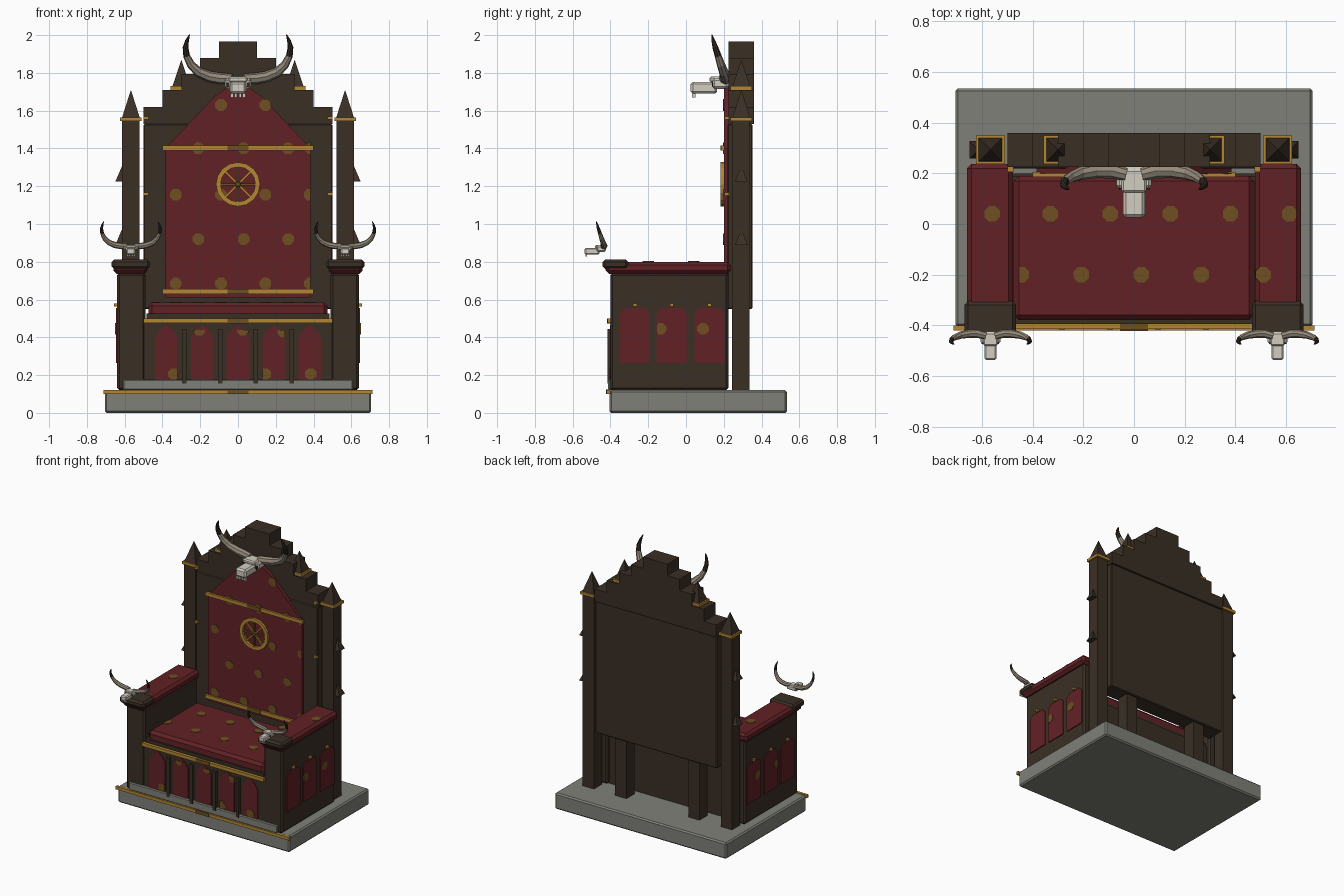
import bpy, bmesh, math
from mathutils import Vector, Matrix

if "Cube" in bpy.data.objects:
    bpy.data.objects.remove(bpy.data.objects["Cube"])


def mat(name, r, g, b):
    m = bpy.data.materials.new(name)
    lin = [((c / 255 + 0.055) / 1.055) ** 2.4 for c in (r, g, b)]
    m.diffuse_color = (*lin, 1)
    m.use_nodes = True
    m.node_tree.nodes["Principled BSDF"].inputs["Base Color"].default_value = m.diffuse_color
    return m


WOOD = mat("dark wood", 58, 47, 37)
RED = mat("red cloth", 98, 33, 37)
GOLD = mat("gold", 178, 134, 50)
OLD = mat("dull gold", 110, 80, 33)
STONE = mat("grey stone", 128, 128, 121)
BONE = mat("bone", 212, 206, 193)
HORN = mat("horn", 150, 139, 123)
TIP = mat("horn tip", 50, 41, 33)


def finish(bm, name, mats, bevel=0):
    bmesh.ops.recalc_face_normals(bm, faces=bm.faces)
    me = bpy.data.meshes.new(name)
    bm.to_mesh(me)
    bm.free()
    ob = bpy.data.objects.new(name, me)
    for m in mats:
        me.materials.append(m)
    bpy.context.collection.objects.link(ob)
    if bevel:
        mod = ob.modifiers.new("bevel", "BEVEL")
        mod.width = bevel
        mod.segments = 1
    return ob


def box(name, x0, x1, y0, y1, z0, z1, m, bevel=0):
    bm = bmesh.new()
    bmesh.ops.create_cube(bm, size=1)
    bmesh.ops.scale(bm, vec=(abs(x1 - x0), y1 - y0, z1 - z0), verts=bm.verts)
    bmesh.ops.translate(bm, vec=((x0 + x1) / 2, (y0 + y1) / 2, (z0 + z1) / 2), verts=bm.verts)
    return finish(bm, name, [m], bevel)


def plate(name, pts, axis, a, b, m):
    """Polygon in the plane across the axis, extruded from a to b."""
    bm = bmesh.new()
    put = {"x": lambda u, v: (a, u, v), "y": lambda u, v: (u, a, v), "z": lambda u, v: (u, v, a)}[axis]
    f = bm.faces.new([bm.verts.new(put(u, v)) for u, v in pts])
    r = bmesh.ops.extrude_face_region(bm, geom=[f])
    d = Vector([(b - a) * (axis == k) for k in "xyz"])
    bmesh.ops.translate(bm, vec=d, verts=[e for e in r["geom"] if isinstance(e, bmesh.types.BMVert)])
    return finish(bm, name, [m])


def dot(name, u, v, axis, at, out, lo=-9, hi=9, vlo=-9, vhi=9):
    """Octagonal cloth spot, cut off at the panel edges."""
    pts = []
    for k in range(8):
        t = math.radians(22.5 + 45 * k)
        p = (min(max(u + .033 * math.cos(t), lo), hi), min(max(v + .033 * math.sin(t), vlo), vhi))
        if p not in pts:
            pts.append(p)
    plate(name, pts, axis, at, at + out, OLD)


def spike(name, x, y, z, r, h, m=WOOD):
    bm = bmesh.new()
    bmesh.ops.create_cone(bm, cap_ends=True, segments=4, radius1=r * 1.414, radius2=0, depth=h,
                          matrix=Matrix.Translation((x, y, z + h / 2)) @ Matrix.Rotation(math.pi / 4, 4, "Z"))
    return finish(bm, name, [m])


def trim(name, w, y, z0, z1, depth=.02):
    box(name, -w, w, y - depth, y, z0, z1, GOLD)
    box(name + "_middle", -.055, .055, y - depth - .003, y, z0 - .001, z1 + .001, OLD)


# stone base and step
box("base", -.705, .705, -.405, .535, 0, .12, STONE, .01)
trim("base_trim", .712, -.4, .1, .122)
box("front_step", -.61, .61, -.412, -.3, .12, .178, STONE, .006)

# seat box with arched front panels
box("seat_box", -.5, .5, -.395, .2, .12, .5, WOOD)
for i in range(5):
    x = (i - 2) * .19
    plate("front_panel", [(x - .06, .175), (x + .06, .175), (x + .06, .4), (x + .033, .44), (x, .465),
                          (x - .033, .44), (x - .06, .4)], "y", -.394, -.402, RED)
for i in range(4):
    x = (i - 1.5) * .19
    box("front_pilaster", x - .012, x + .012, -.416, -.39, .155, .445, WOOD)
for x, v, c in ((-.205, .44, -.19), (.025, .44, 0), (.24, .43, .19), (-.34, .205, -.38), (.145, .205, .19), (.385, .205, .38)):
    dot("front_panel_spot", x, v, "y", -.401, -.004, c - .06, c + .06, .178, .44)
trim("seat_trim", .5, -.395, .475, .5)
box("seat_cushion", -.475, .475, -.38, .19, .5, .585, RED, .02)
box("seat_rail", -.485, .485, -.392, .19, .495, .525, WOOD)
for i in range(4):
    dot("seat_spot", -.33 + .237 * i, .04, "z", .584, .004)
    dot("seat_spot", -.445 + .237 * i, -.2, "z", .584, .004, lo=-.455)

# arms
for s in (-1, 1):
    box("arm", s * .49, s * .64, -.4, .225, .12, .74, WOOD, .012)
    box("arm_cushion", s * .478, s * .66, -.425, .237, .735, .8, RED, .018)
    box("arm_cap", s * .466, s * .67, -.442, -.305, .762, .812, WOOD, .014)
    for y in (-.27, -.075, .125):
        plate("arm_panel", [(y - .08, .265), (y + .08, .265), (y + .08, .525), (y + .055, .555),
                            (y - .055, .555), (y - .08, .525)], "x", s * .638, s * .647, RED)
        box("arm_stud", s * .635, s * .656, y - .01, y + .01, .562, .578, GOLD)
    dot("arm_panel_spot", -.135, .445, "x", s * .646, s * .004, lo=-.154)
    dot("arm_panel_spot", .09, .445, "x", s * .646, s * .004)
for x, y in ((-.56, .04), (.615, .04), (.51, -.2)):
    dot("arm_spot", x, y, "z", .799, .004, hi=.642)

# backrest with stepped gable
box("backrest", -.5, .5, .22, .352, .55, 1.53, WOOD, .006)
for w, a, b in ((.5, 1.53, 1.62), (.4, 1.62, 1.71), (.3, 1.71, 1.795), (.2, 1.795, 1.88), (.1, 1.88, 1.965)):
    box("gable_step", -w, w, .225, .36, a, b, WOOD)
plate("back_panel", [(-.385, .61), (.385, .61), (.385, 1.4), (.12, 1.68), (0, 1.76), (-.12, 1.68), (-.385, 1.4)],
      "y", .225, .2, RED)
trim("back_trim_upper", .4, .205, 1.39, 1.415)
trim("back_trim_lower", .4, .205, .63, .655)
for z, xs in ((1.63, (-.09, .145)), (1.4, (-.21, .03, .265, .385)), (1.155, (-.33, -.09, .145, .38)),
              (.92, (-.21, .03, .265)), (.685, (-.33, -.09, .145, .38))):
    for x in xs:
        dot("back_spot", x, z, "y", .201, -.004, hi=.385)
for s in (-1, 1):
    for z in (1.16, 1.56):
        box("back_stud", s * .475, s * .5, .205, .225, z - .008, z + .008, GOLD)

# pillars with pinnacles
for s in (-1, 1):
    for name, x, top, h in (("outer", .567, 1.545, .15), ("inner", .3, 1.71, .145)):
        x *= s
        box(name + "_pillar", x - .046, x + .046, .244, .336, .12, top, WOOD)
        w = .057
        box(name + "_collar", x - w, x + w, .293 - w, .293 + w, top, top + .02, GOLD)
        spike(name + "_pinnacle", x, .293, top + .015, .048, h)
    for z in (.89, 1.225):
        spike("crocket", s * .615, .293, z, .034, .08)

# wheel medallion
bm = bmesh.new()
n = 16
rings = [[bm.verts.new((r * math.cos(k * math.tau / n), y, 1.21 + r * math.sin(k * math.tau / n))) for k in range(n)]
         for r, y in ((.117, .2), (.117, .182), (.092, .182), (.092, .2))]
for j in range(4):
    for k in range(n):
        q = (k + 1) % n
        bm.faces.new((rings[j][k], rings[j][q], rings[(j + 1) % 4][q], rings[(j + 1) % 4][k]))
finish(bm, "wheel_rim", [GOLD])
for k in range(4):
    ob = box("wheel_spoke", -.1, .1, -.005, .005, -.005, .005, GOLD if k % 2 else OLD)
    ob.rotation_euler.y = k * math.pi / 4
    ob.location = (0, .192, 1.21)
box("wheel_hub", -.016, .016, .183, .2, 1.194, 1.226, OLD, .006)


# horned skulls
def horn(path, s):
    bm = bmesh.new()
    n, rings = 8, []
    pts = [Vector((s * x, y, z)) for x, y, z, r in path]
    for i, p in enumerate(pts):
        d = (pts[min(i + 1, len(pts) - 1)] - pts[max(i - 1, 0)]).normalized()
        u = d.cross(Vector((0, 1, 0))).normalized()
        v = d.cross(u)
        rings.append([bm.verts.new(p + path[i][3] * (u * math.cos(k * math.tau / n) + v * math.sin(k * math.tau / n)))
                      for k in range(n)])
    for i in range(len(rings) - 1):
        for k in range(n):
            q = (k + 1) % n
            f = bm.faces.new((rings[i][k], rings[i][q], rings[i + 1][q], rings[i + 1][k]))
            f.material_index = 1 if i >= len(rings) - 4 else 0
    bm.faces.new(rings[0])
    bm.faces.new(rings[-1]).material_index = 1
    return finish(bm, "horn", [HORN, TIP])


HORN_PATH = [(.03, -.01, .05, .026), (.09, .005, .05, .03), (.15, .005, .06, .029), (.21, -.005, .085, .026),
             (.25, -.02, .125, .022), (.272, -.035, .17, .018), (.278, -.05, .215, .015), (.27, -.06, .25, .01),
             (.257, -.068, .282, .003)]


def skull(loc, k):
    parts = [box("skull_cranium", -.07, .07, -.065, .02, -.005, .052, BONE, .012),
             box("skull_brow", -.05, .05, -.08, .01, .03, .06, BONE, .008),
             box("skull_snout", -.043, .043, -.18, -.04, -.03, .033, BONE, .012)]
    for s in (-1, 1):
        parts.append(horn(HORN_PATH, s))
        parts.append(box("eye_socket", s * .045, s * .062, -.068, -.06, .008, .028, TIP))
        for x in (.012, .032):
            parts.append(box("tooth", s * x - .007, s * x + .007, -.172, -.155, -.05, -.028, BONE))
    for ob in parts:
        ob.data.transform(Matrix.Translation(loc) @ Matrix.Scale(k, 4))
        for mod in ob.modifiers:
            mod.width *= k


skull((0, .205, 1.72), 1)
for s in (-1, 1):
    skull((s * .567, -.436, .855), .56)
